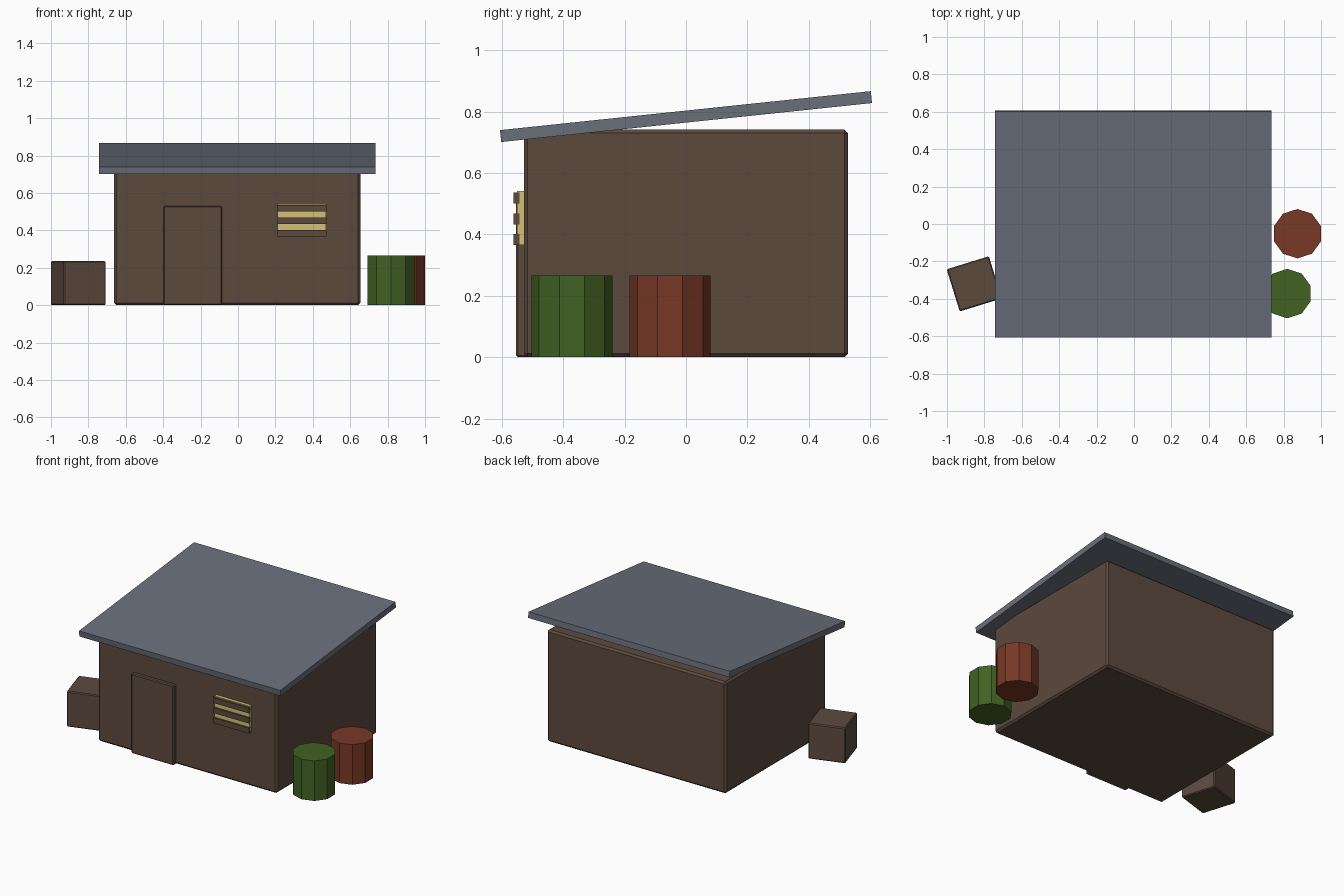
import bpy, math

if "Cube" in bpy.data.objects:
    bpy.data.objects.remove(bpy.data.objects["Cube"])


def material(name, rgb):
    m = bpy.data.materials.new(name)
    m.diffuse_color = (*rgb, 1)
    m.use_nodes = True
    m.node_tree.nodes["Principled BSDF"].inputs["Base Color"].default_value = m.diffuse_color
    return m


WOOD = material("brown_wood", (0.107, 0.068, 0.048))
METAL = material("grey_roof", (0.141, 0.156, 0.195))
GREEN = material("green_paint", (0.054, 0.122, 0.017))
RED = material("rust_red", (0.188, 0.040, 0.019))
YELLOW = material("window_yellow", (0.66, 0.53, 0.18))


def finish(name, mat, bevel=0):
    ob = bpy.context.object
    ob.name = name
    ob.data.materials.append(mat)
    if bevel:
        mod = ob.modifiers.new("bevel", 'BEVEL')
        mod.width = bevel
        mod.segments = 1
    return ob


def box(name, mat, lo, hi, bevel=0, rot=(0, 0, 0)):
    """Box between two corners, optionally turned about its centre."""
    centre = [(a + b) / 2 for a, b in zip(lo, hi)]
    bpy.ops.mesh.primitive_cube_add(size=1, location=centre, rotation=rot)
    bpy.context.object.scale = [b - a for a, b in zip(lo, hi)]
    bpy.ops.object.transform_apply(location=False, rotation=False, scale=True)
    return finish(name, mat, bevel)


def barrel(name, mat, x, y, r=0.132, h=0.266):
    bpy.ops.mesh.primitive_cylinder_add(vertices=10, radius=r, depth=h,
                                        location=(x, y, h / 2))
    return finish(name, mat)


# Hut walls
box("walls", WOOD, (-0.662, -0.528, 0), (0.654, 0.528, 0.742), 0.012)

# Sloping flat roof, rising to the back
box("roof", METAL, (-0.744, -0.6075, 0.7645), (0.736, 0.6075, 0.8035),
    rot=(math.radians(6), 0, 0))

# Door slab
box("door", WOOD, (-0.398, -0.554, 0), (-0.086, -0.50, 0.53), 0.006)

# Lit window behind three boards
box("window", YELLOW, (0.211, -0.550, 0.366), (0.470, -0.51, 0.542))
for i in range(3):
    z = 0.384 + i * 0.067
    box(f"window_board_{i + 1}", WOOD,
        (0.208, -0.562, z - 0.018), (0.473, -0.542, z + 0.018))

# Crate on the left
s = 0.118
box("crate", WOOD, (-0.854 - s, -0.32 - s, 0), (-0.854 + s, -0.32 + s, 2 * s),
    0.006, rot=(0, 0, 0.3))

# Barrels on the right
barrel("green_barrel", GREEN, 0.819, -0.372)
barrel("red_barrel", RED, 0.874, -0.052)
